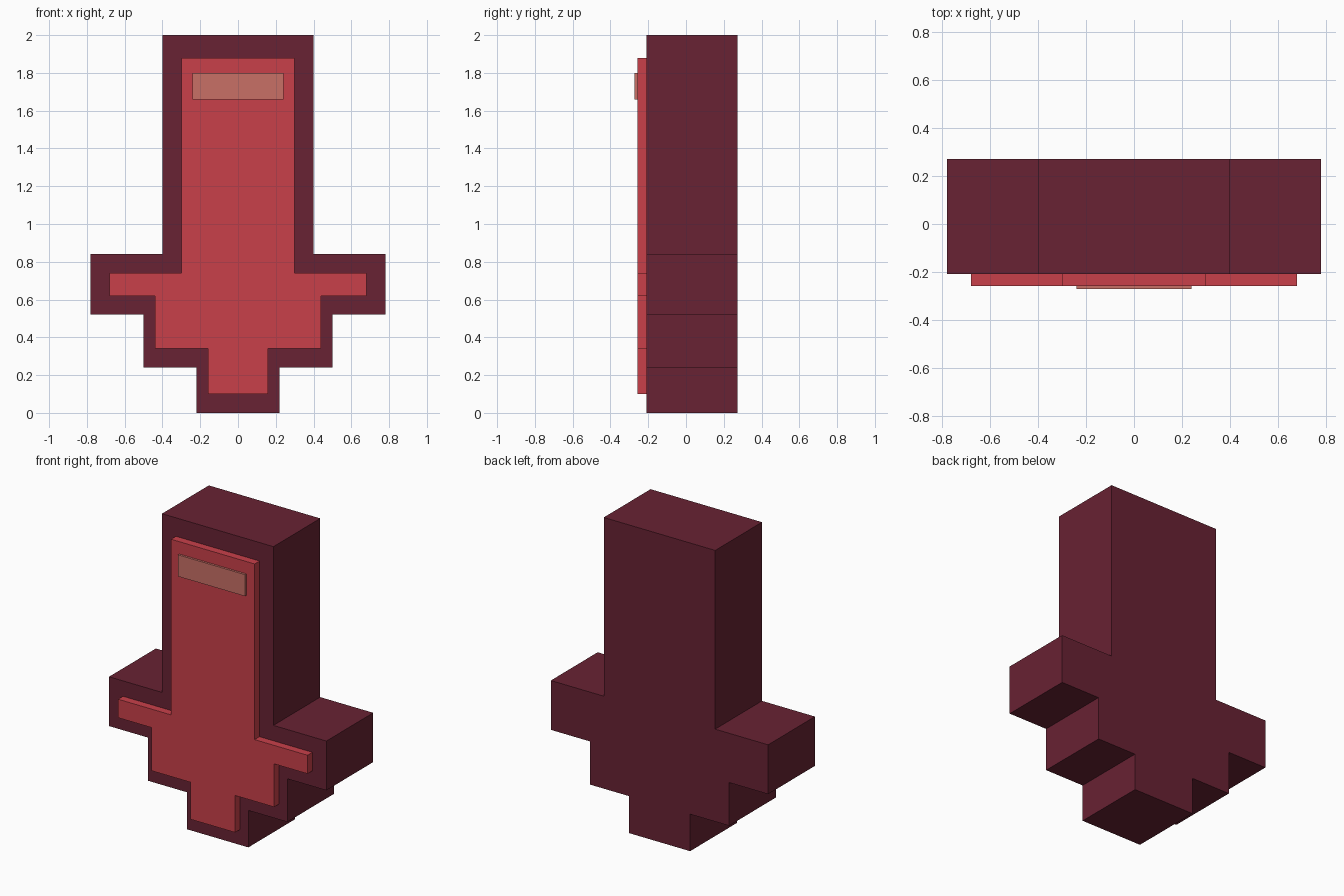
import bpy
import bmesh

cube = bpy.data.objects.get("Cube")
if cube:
    bpy.data.objects.remove(cube, do_unlink=True)


def make_material(name, rgb):
    mat = bpy.data.materials.new(name)
    mat.use_nodes = True
    color = (*rgb, 1.0)
    mat.diffuse_color = color
    mat.node_tree.nodes["Principled BSDF"].inputs["Base Color"].default_value = color
    return mat


def make_slab(name, half_profile, front, back, mat):
    """Mirror a right-hand (x, z) outline and extrude it from front to back."""
    outline = half_profile + [(-x, z) for x, z in reversed(half_profile)]
    bm = bmesh.new()
    face = bm.faces.new([bm.verts.new((x, front, z)) for x, z in outline])
    extruded = bmesh.ops.extrude_face_region(bm, geom=[face], use_keep_orig=True)
    moved = [v for v in extruded["geom"] if isinstance(v, bmesh.types.BMVert)]
    bmesh.ops.translate(bm, verts=moved, vec=(0, back - front, 0))
    bmesh.ops.recalc_face_normals(bm, faces=bm.faces)
    mesh = bpy.data.meshes.new(name)
    bm.to_mesh(mesh)
    bm.free()
    mesh.materials.append(mat)
    obj = bpy.data.objects.new(name, mesh)
    bpy.context.collection.objects.link(obj)
    return obj


dark_red = make_material("dark maroon", (0.138, 0.016, 0.033))
bright_red = make_material("bright red", (0.584, 0.051, 0.068))
pale_red = make_material("pale dusty red", (0.578, 0.162, 0.133))

# Stepped arrow body
body_profile = [(0.22, 0), (0.22, 0.24), (0.5, 0.24), (0.5, 0.52),
                (0.78, 0.52), (0.78, 0.84), (0.4, 0.84), (0.4, 2)]
make_slab("arrow_body", body_profile, -0.208, 0.272, dark_red)

# Raised inner arrow on the front
panel_profile = [(0.16, 0.1), (0.16, 0.34), (0.44, 0.34), (0.44, 0.62),
                 (0.68, 0.62), (0.68, 0.74), (0.3, 0.74), (0.3, 1.88)]
make_slab("front_panel", panel_profile, -0.258, -0.208, bright_red)

# Highlight bar near the top of the panel
make_slab("highlight_bar", [(0.24, 1.66), (0.24, 1.8)], -0.272, -0.258, pale_red)
